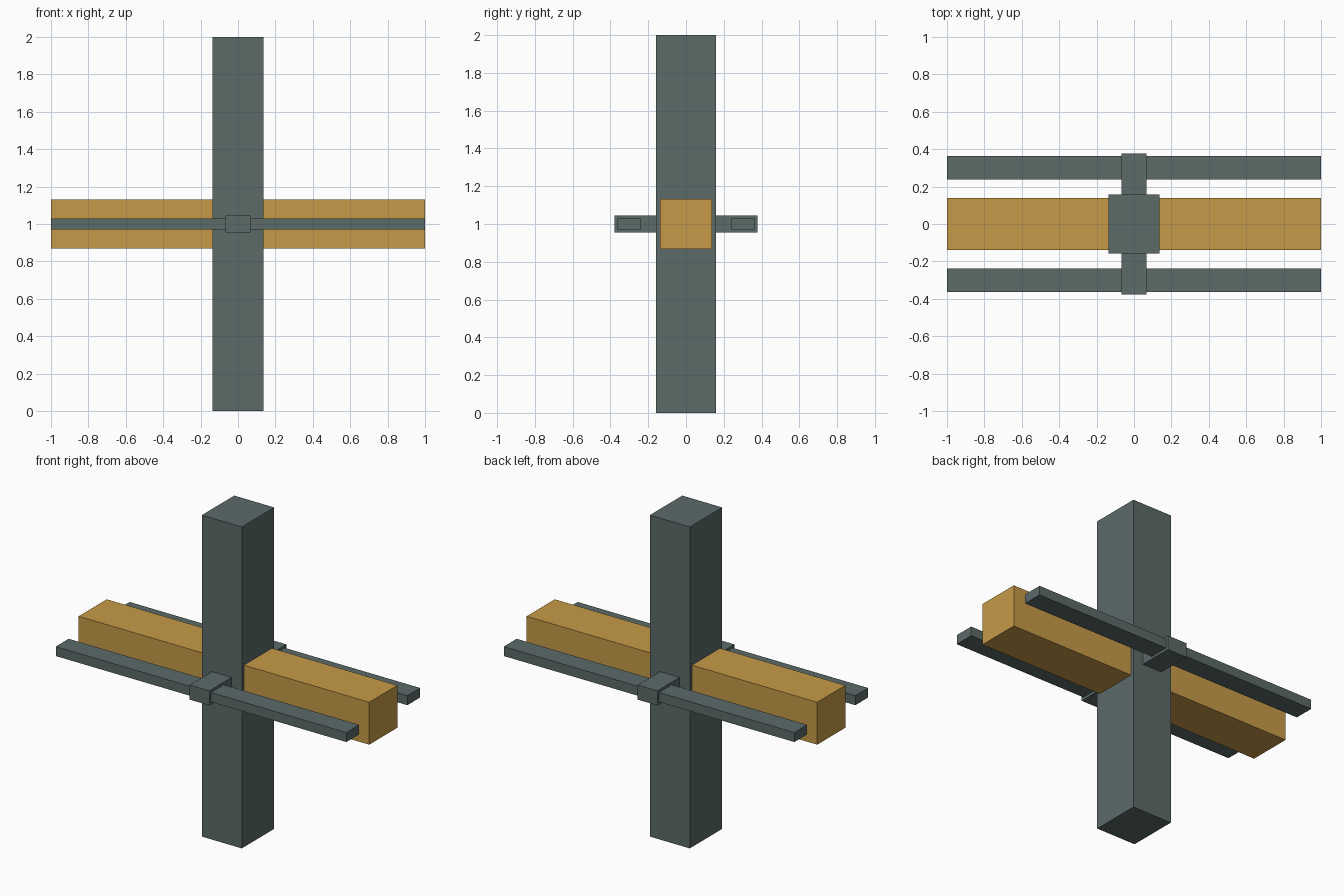
import bpy

cube = bpy.data.objects.get("Cube")
if cube:
    bpy.data.objects.remove(cube, do_unlink=True)


def make_material(name, rgb):
    mat = bpy.data.materials.new(name)
    mat.use_nodes = True
    colour = (*rgb, 1)
    mat.diffuse_color = colour
    mat.node_tree.nodes["Principled BSDF"].inputs["Base Color"].default_value = colour
    return mat


def box(name, size, location, mat):
    bpy.ops.mesh.primitive_cube_add(size=1, location=location)
    obj = bpy.context.object
    obj.name = name
    obj.scale = size
    bpy.ops.object.transform_apply(location=False, rotation=False, scale=True)
    obj.data.materials.append(mat)
    return obj


slate = make_material("slate grey", (0.105, 0.147, 0.141))
ochre = make_material("ochre", (0.565, 0.323, 0.065))
MID = 1.0

# Upright pillar and the thick beam crossing it
box("pillar", (0.275, 0.318, 2), (0, 0, MID), slate)
box("cross_beam", (2, 0.276, 0.264), (0, 0, MID), ochre)

# Bracket through the pillar, carrying a slim rail on each side
box("bracket", (0.136, 0.756, 0.091), (0, 0, MID), slate)
for name, side in (("front_rail", -1), ("back_rail", 1)):
    box(name, (2, 0.126, 0.059), (0, side * 0.3, MID), slate)
